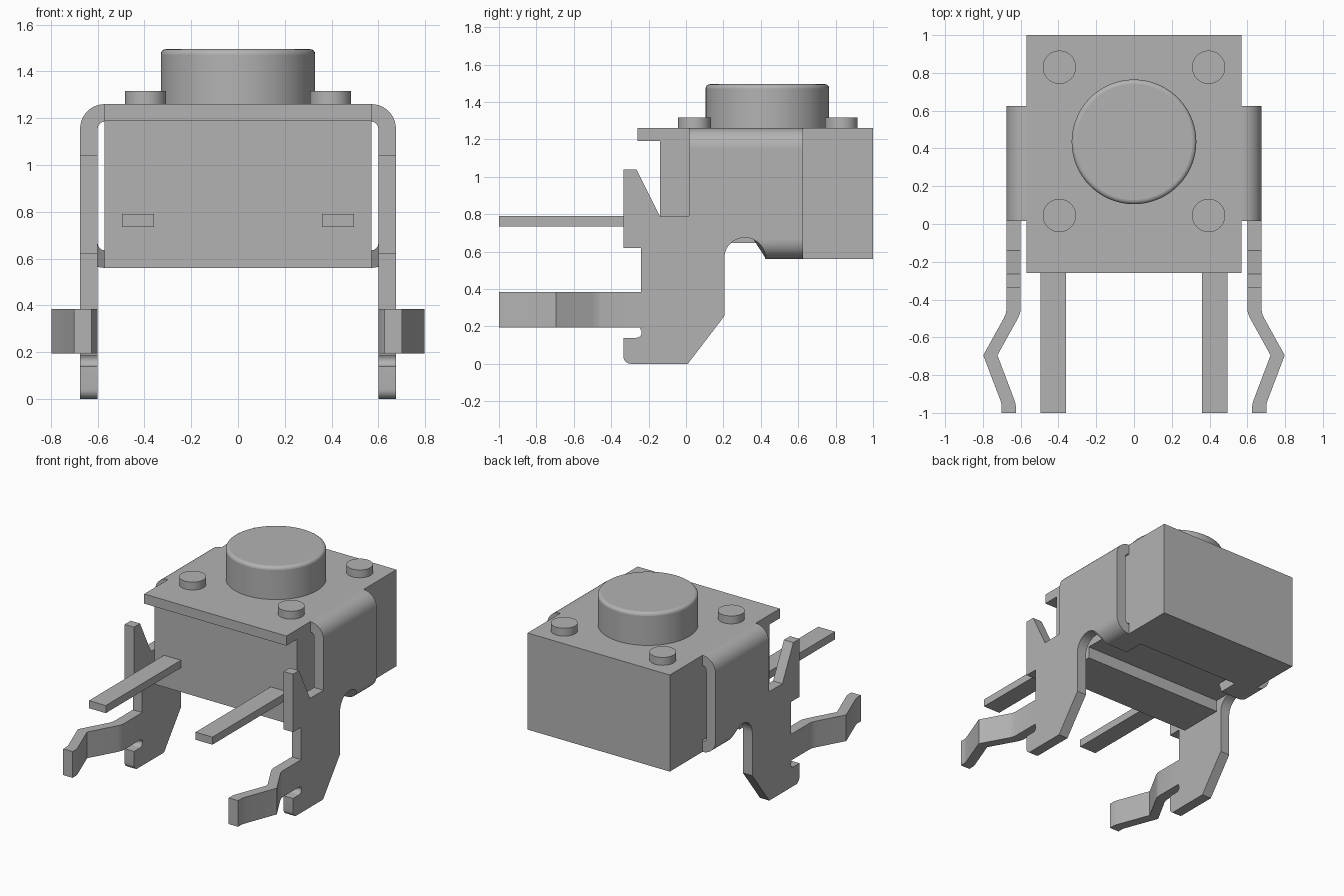
import bpy
import bmesh
from math import sin, cos, pi, radians, sqrt

old = bpy.data.objects.get("Cube")
if old:
    bpy.data.objects.remove(old)

grey = bpy.data.materials.new("plain grey")
grey.use_nodes = True
colour = (0.45, 0.45, 0.45, 1)
grey.diffuse_color = colour
grey.node_tree.nodes["Principled BSDF"].inputs["Base Color"].default_value = colour


def finish(name, bm):
    bmesh.ops.recalc_face_normals(bm, faces=bm.faces)
    mesh = bpy.data.meshes.new(name)
    bm.to_mesh(mesh)
    bm.free()
    mesh.materials.append(grey)
    obj = bpy.data.objects.new(name, mesh)
    bpy.context.collection.objects.link(obj)
    bpy.ops.object.select_all(action='DESELECT')
    obj.select_set(True)
    bpy.context.view_layer.objects.active = obj
    bpy.ops.object.shade_smooth_by_angle(angle=radians(32))
    return obj


def prism(name, outline, axis, start, end, side=1, rule=None):
    """Extrude a 2D outline along an axis; side=-1 mirrors it in x."""
    place = {'x': lambda p, d: (d, p[0], p[1]),
             'y': lambda p, d: (p[0], d, p[1]),
             'z': lambda p, d: (p[0], p[1], d)}[axis]
    bm = bmesh.new()
    lower = [bm.verts.new(place(p, start)) for p in outline]
    upper = [bm.verts.new(place(p, end)) for p in outline]
    bm.faces.new(lower)
    bm.faces.new(upper)
    n = len(outline)
    for i in range(n):
        j = (i + 1) % n
        bm.faces.new((lower[i], lower[j], upper[j], upper[i]))
    for v in bm.verts:
        if rule:
            rule(v)
        v.co.x *= side
    return finish(name, bm)


def rect(a, b, c, d):
    return [(a, c), (b, c), (b, d), (a, d)]


def arc(cx, cy, r, a0, a1, steps=10):
    angles = [radians(a0 + (a1 - a0) * i / steps) for i in range(steps + 1)]
    return [(cx + r * cos(a), cy + r * sin(a)) for a in angles]


def cylinder(name, x, y, r, z0, z1, bevel=0, sides=48):
    circle = [(x + r * cos(2 * pi * i / sides), y + r * sin(2 * pi * i / sides))
              for i in range(sides)]
    obj = prism(name, circle, 'z', z0, z1)
    if bevel:
        bm = bmesh.new()
        bm.from_mesh(obj.data)
        rim = [e for e in bm.edges if all(v.co.z > z1 - 0.001 for v in e.verts)]
        bmesh.ops.bevel(bm, geom=rim, offset=bevel, segments=4, profile=0.5,
                        affect='EDGES')
        for f in bm.faces:
            f.smooth = True
        bm.to_mesh(obj.data)
        bm.free()
    return obj


# Housing with overhanging top plate and a groove across the underside
top, base, groove = 1.26, 0.56, 0.645
prism("housing", [(-0.26, 1.19), (-0.26, top), (1, top), (1, base),
                  (0.625, base), (0.625, groove), (0.2, groove), (0.2, base),
                  (-0.14, base), (-0.14, 1.19)], 'x', -0.57, 0.57)
prism("groove_block", rect(0.57, 0.625, base, groove), 'x', -0.42, 0.42)

# Button and four corner rivets
cylinder("button", 0, 0.435, 0.33, top, 1.495, bevel=0.022, sides=64)
for x in (-0.395, 0.395):
    for y in (0.045, 0.83):
        cylinder("rivet", x, y, 0.088, top, 1.317)

# Side bracket outlines
inner, outer = 0.6, 0.675
bend_top, bend_low, arch_z = 1.155, 0.665, 0.565
bracket = ([(0.015, bend_top), (0.015, 0.79), (-0.14, 0.79), (-0.265, 1.04),
            (-0.335, 1.04), (-0.335, 0.62), (-0.24, 0.62), (-0.24, 0.195)]
           + arc(-0.265, 0.167, 0.028, 45, -90, 6)
           + [(-0.335, 0.139)] + arc(-0.295, 0.04, 0.04, 180, 270, 6)
           + [(0.01, 0), (0.205, 0.255)]
           + arc(0.315, arch_z, 0.11, 180, 65.4, 14)
           + [(0.625, bend_low), (0.625, bend_top)])
shoulder = ([(0.55, top)] + arc(0.57, bend_top, 0.105, 90, 0)
            + arc(0.57, bend_top, 0.03, 0, 90, 5) + [(0.55, 1.185)])
clip = ([(0.42, base)] + arc(0.57, bend_low, 0.105, -90, 0)
        + arc(0.57, bend_low, 0.03, 0, -90, 5) + [(0.42, 0.635)])

# Spring arm centre line, given thickness in x
arm_path = [(0.6, -0.24), (0.6, -0.455), (0.604, -0.475), (0.615, -0.5),
            (0.723, -0.695), (0.63, -0.94), (0.626, -0.96), (0.626, -1)]
arm = arm_path + [(x + 0.075, y) for x, y in reversed(arm_path)]


def follow_arch(v):
    """Continue the round cut-out of the bracket along the bent clip."""
    if v.co.y < 0.5:
        v.co.y = 0.315 + sqrt(max(0, 0.11 ** 2 - (v.co.z - arch_z) ** 2))


for side, word in ((1, "left"), (-1, "right")):
    prism(word + "_bracket", bracket, 'x', inner, outer, side)
    prism(word + "_shoulder", shoulder, 'y', 0.015, 0.625, side)
    prism(word + "_clip", clip, 'y', 0.43, 0.625, side, follow_arch)
    prism(word + "_spring_arm", arm, 'z', 0.195, 0.385, side)
    prism(word + "_pin", rect(0.36, 0.495, 0.735, 0.79), 'y', -1, -0.13, side)
